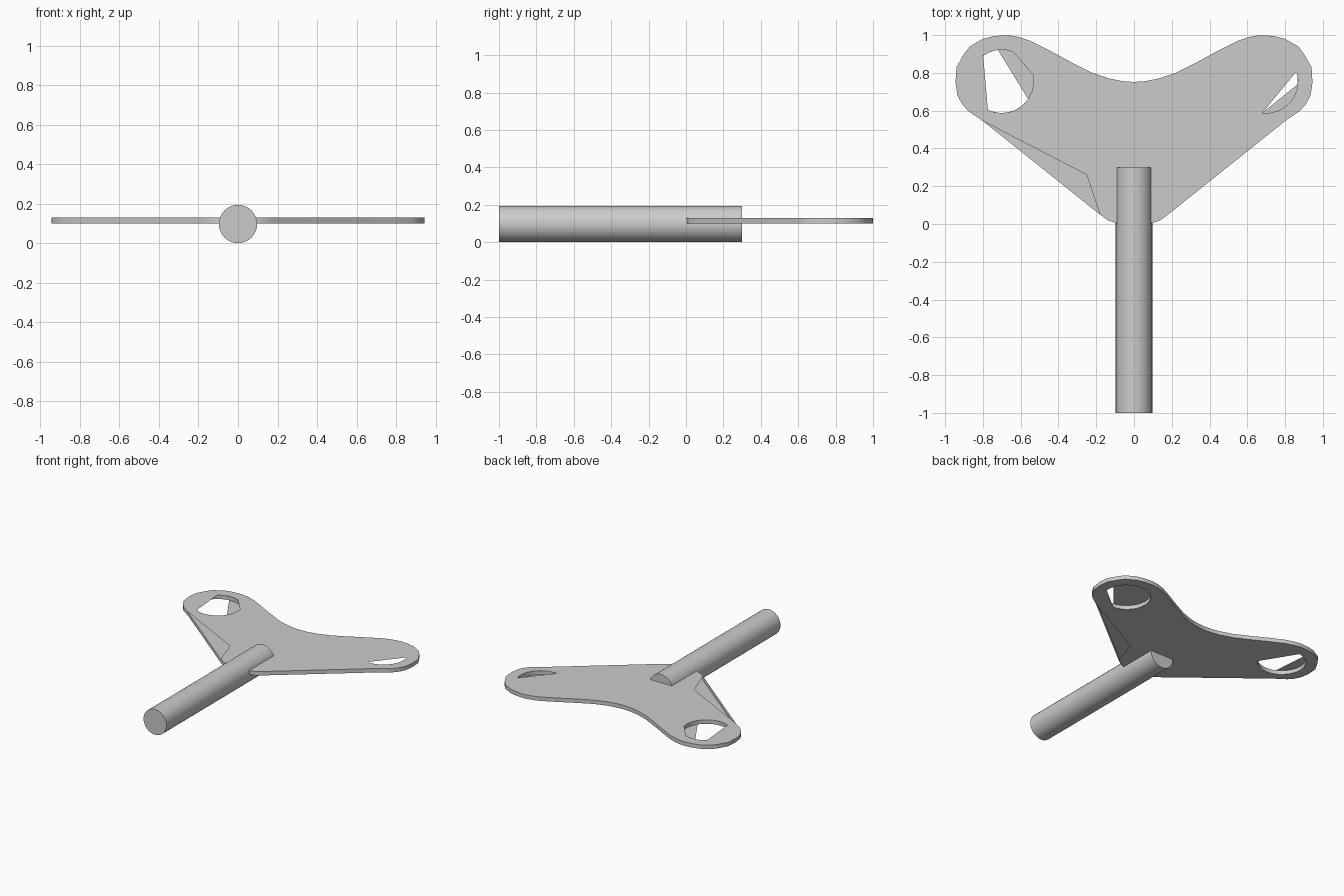
import bpy, bmesh
from math import sin, cos, radians, pi
from mathutils import Vector, Matrix
from mathutils.geometry import tessellate_polygon

if "Cube" in bpy.data.objects:
    bpy.data.objects.remove(bpy.data.objects["Cube"])

Z0, Z1 = 0.10, 0.13      # plate underside and top
R, HX, HY = 0.168, 0.70, 0.755   # finger hole


def arc(side, a0, a1, step=15):
    n = max(2, round((a1 - a0) / step))
    return [(side * HX + R * cos(radians(a0 + (a1 - a0) * i / n)),
             HY + R * sin(radians(a0 + (a1 - a0) * i / n))) for i in range(n + 1)]


# Half outline of the butterfly plate, from the top dip round to the stem
half = [(0.06, .756), (.13, .77), (.22, .80), (.33, .855), (.45, .92), (.55, .97),
        (.61, .99), (.67, 1.0), (.74, .995), (.80, .98), (.87, .94), (.90, .90),
        (.94, .83), (.945, .75), (.935, .68), (.91, .635), (.88, .60), (.80, .545),
        (.18, .05), (.14, .02), (.09, .003)]
notched = half[:18] + [(.25, .26)] + half[18:]


def outline(right, left):
    return [(0, .752)] + right + [(-x, y) for x, y in reversed(left)]


bm = bmesh.new()


def cap(loops, z, up):
    tris = tessellate_polygon([[Vector((x, y, 0)) for x, y in l] for l in loops])
    verts = [bm.verts.new((x, y, z)) for l in loops for x, y in l]
    for t in tris:
        f = bm.faces.new([verts[i] for i in t])
        f.normal_update()
        if (f.normal.z > 0) != up:
            f.normal_flip()


def wall(loop):
    lo = [bm.verts.new((x, y, Z0)) for x, y in loop]
    hi = [bm.verts.new((x, y, Z1)) for x, y in loop]
    for i in range(len(loop)):
        j = (i + 1) % len(loop)
        bm.faces.new((lo[i], hi[i], hi[j], lo[j]))


# Plate skins: each has a notch on one side and partly open finger holes
cap([outline(half, notched), arc(-1, -116, 12) + arc(-1, 69, 126), arc(1, -97, 18)], Z1, True)
cap([outline(notched, half), arc(-1, 97, 326), arc(1, -5, 263)], Z0, False)
# Outer rim and hole rims
wall(outline(half, half))
for s in (-1, 1):
    wall(arc(s, 0, 360)[:-1])
bmesh.ops.remove_doubles(bm, verts=bm.verts, dist=1e-4)


def finish(bm, name):
    me = bpy.data.meshes.new(name)
    bm.to_mesh(me)
    bm.free()
    ob = bpy.data.objects.new(name, me)
    bpy.context.collection.objects.link(ob)
    bpy.ops.object.select_all(action='DESELECT')
    ob.select_set(True)
    bpy.context.view_layer.objects.active = ob
    bpy.ops.object.shade_smooth_by_angle(angle=radians(30))


finish(bm, "key_plate")

# Round stem
bm = bmesh.new()
bmesh.ops.create_cone(bm, cap_ends=True, segments=32, radius1=.097, radius2=.097, depth=1.3,
                      matrix=Matrix.Translation((0, -.35, .097)) @ Matrix.Rotation(pi / 2, 4, 'X'))
finish(bm, "key_stem")
